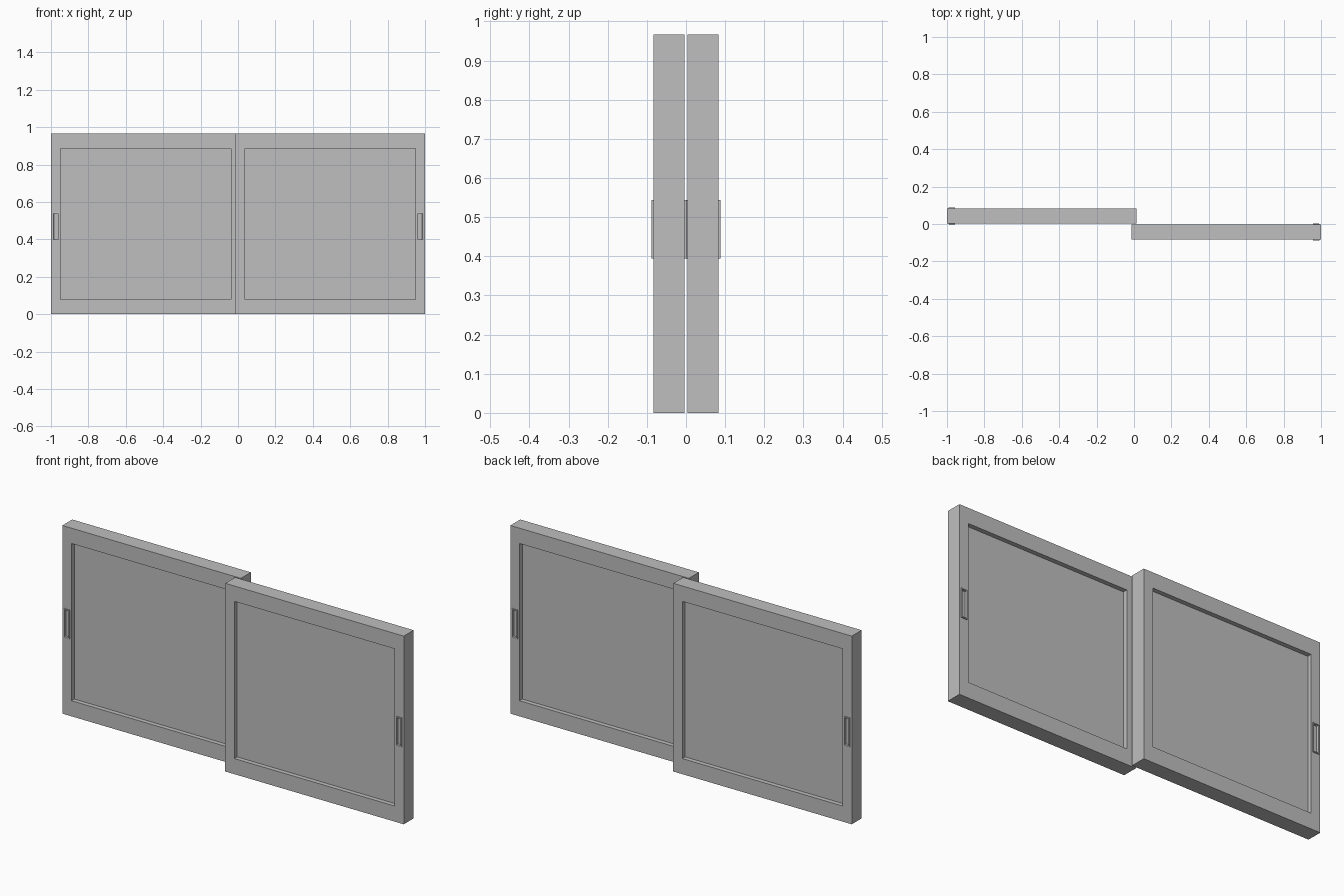
import bpy
import math

if "Cube" in bpy.data.objects:
    bpy.data.objects.remove(bpy.data.objects["Cube"], do_unlink=True)

grey = bpy.data.materials.new("plain_grey")
grey.use_nodes = True
GREY = (0.52, 0.52, 0.52, 1)
grey.diffuse_color = GREY
grey.node_tree.nodes["Principled BSDF"].inputs["Base Color"].default_value = GREY


def add_object(name, verts, faces):
    mesh = bpy.data.meshes.new(name)
    mesh.from_pydata(verts, [], faces)
    mesh.materials.append(grey)
    obj = bpy.data.objects.new(name, mesh)
    bpy.context.collection.objects.link(obj)
    return obj


def corners(rect):
    x0, x1, z0, z1 = rect
    return [(x0, z0), (x1, z0), (x1, z1), (x0, z1)]


def box(name, rect, y0, y1):
    verts = [(x, y, z) for y in (y0, y1) for x, z in corners(rect)]
    sides = [(i, i + 4, (i + 1) % 4 + 4, (i + 1) % 4) for i in range(4)]
    return add_object(name, verts, [(0, 1, 2, 3), (7, 6, 5, 4)] +
                      [tuple(reversed(s)) for s in sides])


def ring(name, outer, inner, y0, y1):
    """Rectangular frame: four loops joined one after another."""
    loops = [(outer, y0), (outer, y1), (inner, y1), (inner, y0)]
    verts = [(x, y, z) for rect, y in loops for x, z in corners(rect)]
    faces = []
    for k in range(4):
        n = (k + 1) % 4
        for i in range(4):
            j = (i + 1) % 4
            faces.append((k * 4 + i, k * 4 + j, n * 4 + j, n * 4 + i))
    return add_object(name, verts, faces)


def grow(rect, d):
    x0, x1, z0, z1 = rect
    return (x0 - d, x1 + d, z0 - d, z1 + d)


BACK, FRONT = -0.0035, -0.0835
MID = (BACK + FRONT) / 2
PROUD = 0.005
OPENING = (0.038, 0.948, 0.08, 0.887)
PULL = (0.956, 0.991, 0.394, 0.544)

# Left sash: frame, pane and a finger pull set through the outer stile
frame = ring("left_sash_frame", (-0.014, 1, 0, 0.966), OPENING, FRONT, BACK)
pane = box("left_sash_pane", grow(OPENING, 0.002), MID - 0.017, MID + 0.017)
pull_rim = ring("left_pull_rim", PULL, grow(PULL, -0.006),
                FRONT - PROUD, BACK + PROUD)
pull_plate = box("left_pull_plate", grow(PULL, -0.004), FRONT + 0.008, BACK - 0.008)

# Cut the slot for the pull
cutter = box("slot_cutter", grow(PULL, -0.002), FRONT - 0.1, BACK + 0.1)
cutter.hide_render = True
slot = frame.modifiers.new("slot", "BOOLEAN")
slot.operation = "DIFFERENCE"
slot.solver = "EXACT"
slot.object = cutter
bpy.context.view_layer.objects.active = frame
bpy.ops.object.modifier_apply(modifier=slot.name)
bpy.data.objects.remove(cutter, do_unlink=True)

# Softened edges on the pull
bevel = pull_rim.modifiers.new("soft_edge", "BEVEL")
bevel.width = 0.0015
bevel.segments = 2

# Right sash: the same parts turned half way round
for part in (frame, pane, pull_rim, pull_plate):
    twin = part.copy()
    twin.name = part.name.replace("left", "right")
    twin.rotation_euler.z = math.pi
    bpy.context.collection.objects.link(twin)
